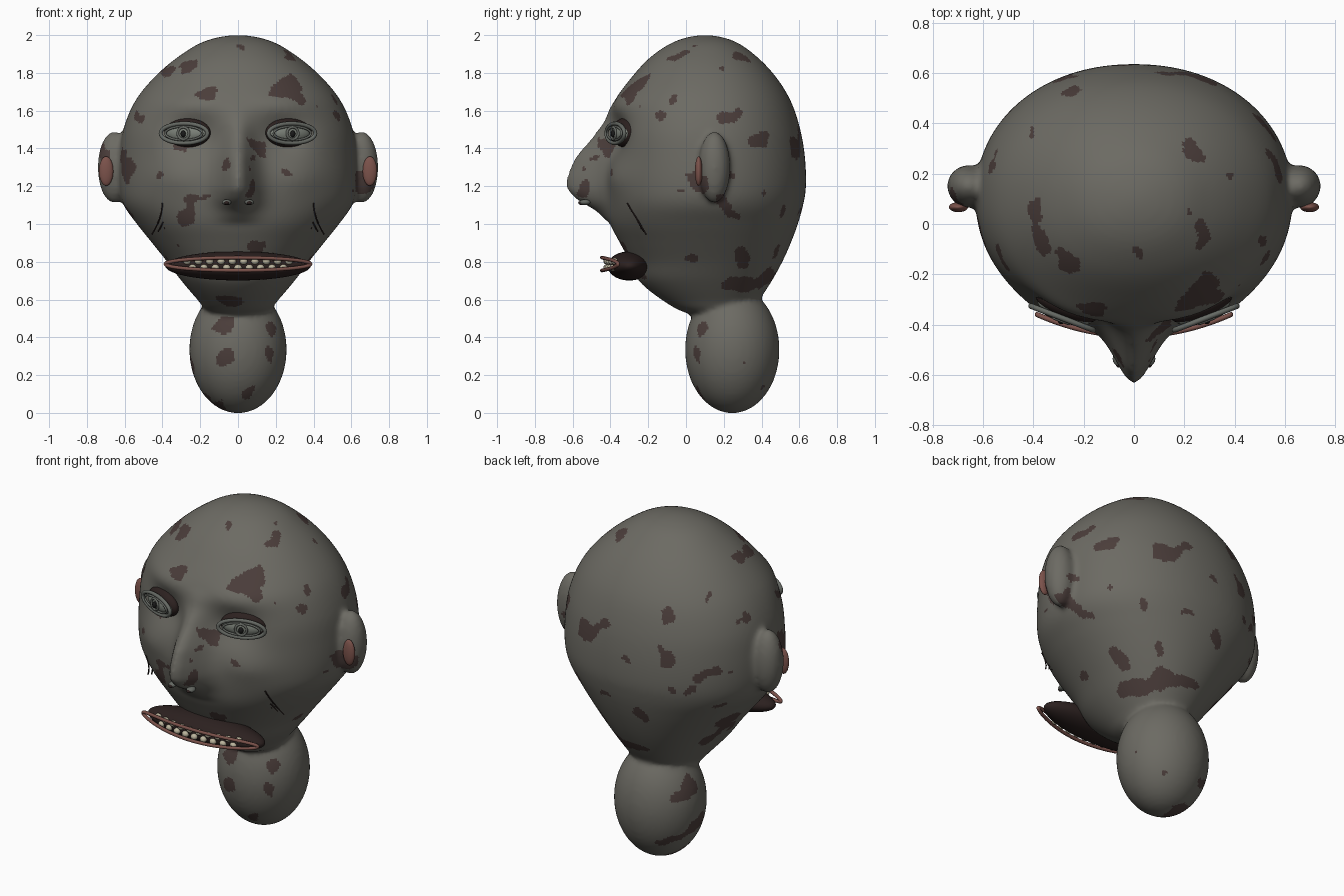
import bpy, bmesh, math
from mathutils import Vector, Matrix, noise

if "Cube" in bpy.data.objects:
    bpy.data.objects.remove(bpy.data.objects["Cube"])


def material(name, rgb):
    m = bpy.data.materials.new(name)
    m.diffuse_color = (*rgb, 1)
    m.use_nodes = True
    m.node_tree.nodes["Principled BSDF"].inputs["Base Color"].default_value = m.diffuse_color
    return m


SKIN = material("skin", (0.15, 0.145, 0.125))
BLOTCH = material("blotch", (0.07, 0.047, 0.043))
DARK = material("dark_hollow", (0.025, 0.015, 0.014))
RED = material("raw_red", (0.2, 0.085, 0.07))
LID = material("lid_grey", (0.13, 0.14, 0.125))
EYE = material("eye_grey", (0.2, 0.22, 0.19))
BLACK = material("black", (0.01, 0.01, 0.01))
TOOTH = material("tooth", (0.5, 0.46, 0.34))


def add(name, bm, mat):
    me = bpy.data.meshes.new(name)
    bm.to_mesh(me)
    bm.free()
    me.materials.append(mat)
    me.polygons.foreach_set("use_smooth", [True] * len(me.polygons))
    ob = bpy.data.objects.new(name, me)
    bpy.context.collection.objects.link(ob)
    return ob


def put_ball(bm, loc, radii, rot=0, seg=32):
    m = Matrix.Translation(loc) @ Matrix.Rotation(rot, 4, 'Z') @ Matrix.Diagonal((*radii, 1))
    bmesh.ops.create_uvsphere(bm, u_segments=seg, v_segments=seg // 2, radius=1, matrix=m)


def ball(name, loc, radii, mat, rot=0, seg=32):
    bm = bmesh.new()
    put_ball(bm, loc, radii, rot, seg)
    return add(name, bm, mat)


def tube(name, pts, radius, mat, cyclic=False):
    cu = bpy.data.curves.new(name, 'CURVE')
    cu.dimensions = '3D'
    cu.bevel_depth = radius
    cu.bevel_resolution = 2
    cu.use_fill_caps = True
    sp = cu.splines.new('POLY')
    sp.points.add(len(pts) - 1)
    for p, q in zip(sp.points, pts):
        p.co = (*q, 1)
    sp.use_cyclic_u = cyclic
    tmp = bpy.data.objects.new(name + "_path", cu)
    bpy.context.collection.objects.link(tmp)
    bm = bmesh.new()
    me = tmp.to_mesh()
    bm.from_mesh(me)
    tmp.to_mesh_clear()
    bpy.data.objects.remove(tmp)
    return add(name, bm, mat)


def spline(rows, t):
    # Catmull-Rom through the rows
    i = min(int(t), len(rows) - 4)
    u = t - i
    a, b, c, d = rows[i:i + 4]
    return [0.5 * (2*q + (r - p)*u + (2*p - 5*q + 4*r - s)*u*u + (3*q - p - 3*r + s)*u**3)
            for p, q, r, s in zip(a, b, c, d)]


# Skull levels: height, half width, front y, back y (first and last rows only guide the ends)
LEVELS = [(1.97, -.17, .25, -.05),
          (2.0, 0, .10, .10), (1.97, .17, -.05, .25), (1.89, .31, -.18, .37), (1.78, .44, -.285, .475),
          (1.65, .545, -.375, .555), (1.5, .607, -.41, .605), (1.35, .627, -.42, .63),
          (1.2, .628, -.425, .635), (1.1, .605, -.42, .62), (1.0, .535, -.40, .592),
          (.9, .455, -.35, .555), (.8, .375, -.295, .51), (.7, .30, -.25, .455),
          (.6, .215, -.13, .39), (.53, .15, .0, .34), (.49, 0, .2, .2), (.53, -.15, .34, .0)]
# Nose: height, projection
NOSE = [(1.75, 0), (1.65, 0), (1.55, .03), (1.45, .10), (1.35, .175), (1.25, .208), (1.18, .208),
        (1.13, .16), (1.07, .06), (1.0, .0), (.9, 0)]


def nose_at(z):
    for (z0, a), (z1, b) in zip(NOSE, NOSE[1:]):
        if z1 <= z <= z0:
            k = (z0 - z) / (z0 - z1)
            return a + (b - a) * k
    return 0


def bump(x, z, cx, cz, sx, sz):
    return math.exp(-((x - cx) / sx) ** 2 / 2 - ((z - cz) / sz) ** 2 / 2)


bm = bmesh.new()
N, STEPS = 144, 120
rings = []
for k in range(1, STEPS):
    z, w, f, b = spline(LEVELS, k / STEPS * (len(LEVELS) - 3))
    cy, r = (f + b) / 2, (b - f) / 2
    ring = []
    for j in range(N):
        a = 2 * math.pi * j / N
        c, s = math.cos(a), math.sin(a)
        e = 0.95
        x = w * math.copysign(abs(c) ** e, c)
        y = cy + r * math.copysign(abs(s) ** e, s)
        if s < 0:
            y -= nose_at(z) * math.exp(-(x / (.05 + .02 * min(1, max(0, (1.5 - z) / .3)))) ** 2 / 2)
            for side in (-1, 1):
                y += .06 * bump(x, z, side * .22, 1.46, .1, .07)     # sockets
                y -= .02 * bump(x, z, side * .25, 1.63, .12, .04)    # brows
                y -= .02 * bump(x, z, side * .33, 1.24, .1, .06)     # cheekbones
        ring.append(bm.verts.new((x, y, z)))
    rings.append(ring)
for ra, rb in zip(rings, rings[1:]):
    for j in range(N):
        bm.faces.new((ra[j], rb[j], rb[(j + 1) % N], ra[(j + 1) % N]))
for ring, p in ((rings[0], (0, .1, 2.0)), (rings[-1], (0, .2, .49))):
    v = bm.verts.new(p)
    for j in range(N):
        bm.faces.new((v, ring[j], ring[(j + 1) % N]))

# Neck and ears, fused with the skull
put_ball(bm, (0, .245, .335), (.258, .25, .337), seg=48)
for side in (-1, 1):
    put_ball(bm, (side * .655, .15, 1.3), (.088, .085, .19))
bmesh.ops.recalc_face_normals(bm, faces=bm.faces)
head = add("head", bm, SKIN)
mod = head.modifiers.new("fuse", 'REMESH')
mod.mode = 'VOXEL'
mod.voxel_size = .014
mod = head.modifiers.new("soften", 'SMOOTH')
mod.iterations = 8
deps = bpy.context.evaluated_depsgraph_get()
mesh = bpy.data.meshes.new_from_object(head.evaluated_get(deps))
head.modifiers.clear()
head.data = mesh
mesh.materials.clear()
mesh.materials.append(SKIN)
mesh.materials.append(BLOTCH)
# Skin blotches
for p in mesh.polygons:
    c = p.center
    p.use_smooth = True
    n = noise.noise(Vector((c.x * 5.5 + 3, c.y * 5.5 + 7, c.z * 8))) + .2 * noise.noise(c * 17)
    p.material_index = 1 if n > .36 else 0

# Paired features
for side, tag in ((-1, "left"), (1, "right")):
    rot = side * math.radians(21)
    centre = Vector((side * .28, -.36, 1.48))
    turn = Matrix.Rotation(rot, 3, 'Z')

    def oval(rx, rz, y):
        return [centre + turn @ Vector((rx * math.cos(a), y, rz * math.sin(a)))
                for a in (i * math.pi / 20 for i in range(40))]

    ball(tag + "_eye_socket", centre + turn @ Vector((0, .035, .003)), (.13, .05, .077), DARK, rot)
    ball(tag + "_eyeball", centre + turn @ Vector((0, .015, 0)), (.115, .04, .052), EYE, rot)
    tube(tag + "_outer_eyelid", oval(.133, .052, -.015), .011, LID, True)
    tube(tag + "_inner_eyelid", oval(.105, .036, -.02), .006, LID, True)
    tube(tag + "_iris", oval(.032, .032, -.026), .007, LID, True)
    ball(tag + "_pupil", centre + turn @ Vector((0, -.028, -.003)), (.014, .012, .018), BLACK, rot, 16)
    ball(tag + "_inner_ear", (side * .698, .067, 1.28), (.038, .02, .078), RED)
    ball(tag + "_nostril", (side * .06, -.535, 1.115), (.025, .03, .015), LID, 0, 16)
    ball(tag + "_nostril_hole", (side * .06, -.553, 1.112), (.014, .018, .011), DARK, 0, 16)
    # Cheek scratches
    for i in range(3):
        x, z = .34 + .03 * i, 1.14 - .015 * i
        pts = [(side * (x + .05 * t * t + .003 * i * t), -.335 + .012 * i + .1 * t, z - .165 * t)
               for t in (k / 8 for k in range(9))]
        tube(f"{tag}_cheek_scratch_{i}", pts, .004, DARK)

# Mouth hollow, lips and teeth
ball("mouth_hollow", (0, -.30, .778), (.385, .115, .077), DARK, 0, 48)


def mouth_y(x):
    return -.445 + .085 * (x / .385) ** 2


lip = []
for i in range(64):
    a = i * math.pi / 32
    x = .385 * math.cos(a)
    lip.append((x, mouth_y(x), .788 + .034 * math.sin(a)))
tube("lips", lip, .01, RED, True)
for row, z, n in (("upper", .803, 10), ("lower", .768, 9)):
    for i in range(n):
        x = (i - (n - 1) / 2) * .06
        ball(f"{row}_tooth_{i}", (x, mouth_y(x) + .025, z), (.021, .018, .018), TOOTH, 0, 16)
